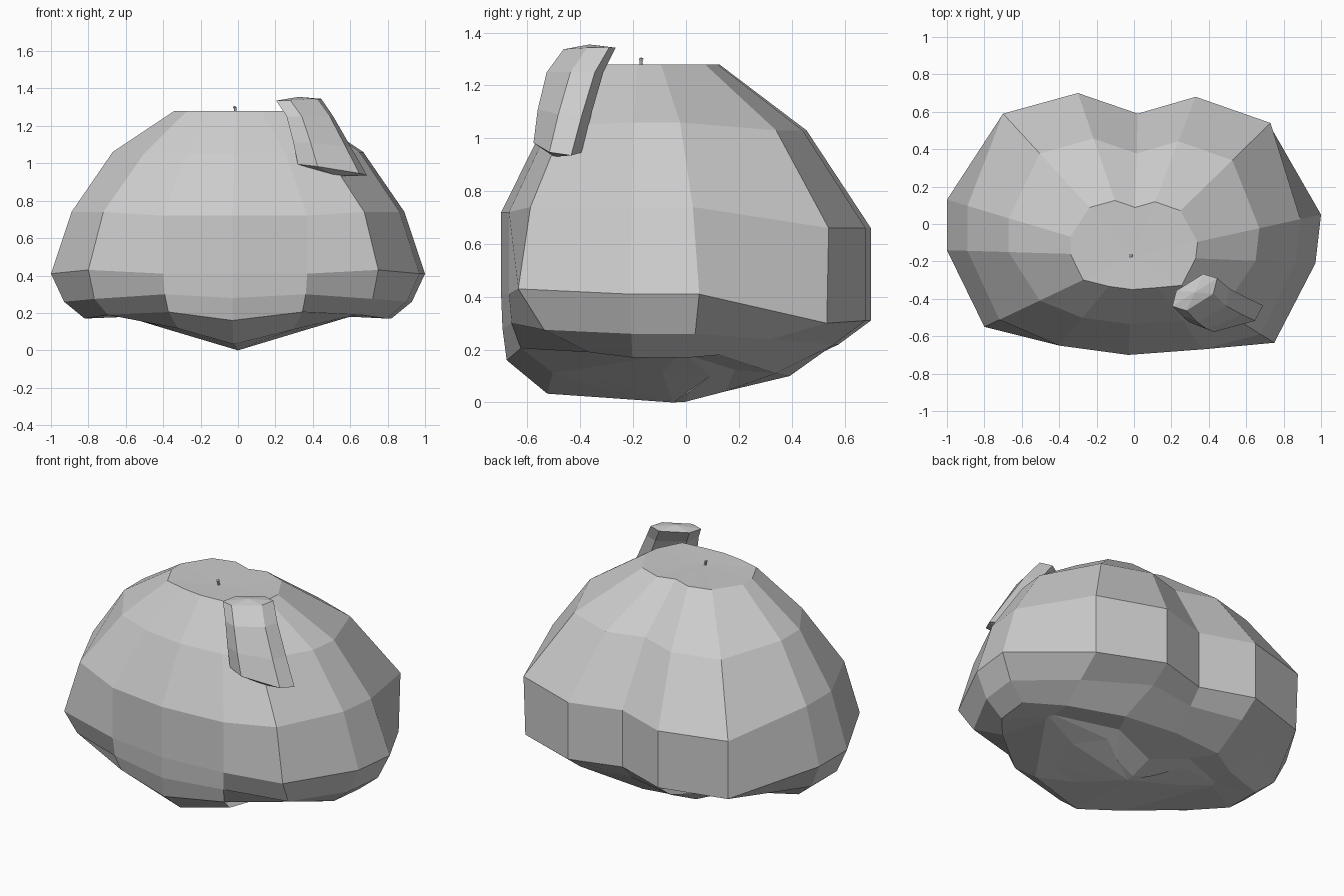
import bpy
import bmesh
from mathutils import Vector

cube = bpy.data.objects.get("Cube")
if cube:
    bpy.data.objects.remove(cube, do_unlink=True)

# One plain grey for everything
grey = bpy.data.materials.new("plain_grey")
grey.use_nodes = True
colour = (0.6, 0.6, 0.6, 1)
grey.diffuse_color = colour
grey.node_tree.nodes["Principled BSDF"].inputs["Base Color"].default_value = colour


def loft(name, rings, start, end):
    """Bridge rings of points and close both ends with a fan."""
    bm = bmesh.new()
    loops = [[bm.verts.new(p) for p in ring] for ring in rings]
    count = len(loops[0])
    first, last = bm.verts.new(start), bm.verts.new(end)
    for i in range(count):
        j = (i + 1) % count
        bm.faces.new((first, loops[0][i], loops[0][j]))
        bm.faces.new((last, loops[-1][j], loops[-1][i]))
        for a, b in zip(loops, loops[1:]):
            bm.faces.new((a[i], b[i], b[j], a[j]))
    bmesh.ops.recalc_face_normals(bm, faces=bm.faces)
    mesh = bpy.data.meshes.new(name)
    bm.to_mesh(mesh)
    bm.free()
    mesh.materials.append(grey)
    bpy.context.collection.objects.link(bpy.data.objects.new(name, mesh))


# Lobed outline of the body at its widest, seen from above
outline = [(1, .05), (.73, .54), (.33, .68), (.02, .59), (-.3, .7),
           (-.7, .59), (-1, .13), (-1, -.14), (-.8, -.55), (-.4, -.65),
           (-.03, -.7), (.37, -.67), (.75, -.635), (.97, -.21)]
POLE_Y = -.17

# Upper lobes from crown to widest: (scale, height)
upper = {
    "side": [(.34, 1.28), (.67, 1.06), (.89, .74), (1, .41)],
    "front": [(.34, 1.28), (.69, 1.05), (1, .72), (1, .41)],
    "front_corner": [(.34, 1.28), (.63, 1.05), (.9, .74), (1, .43)],
    "back": [(.34, 1.28), (.72, 1.03), (1, .66), (1, .31)],
    "back_corner": [(.34, 1.28), (.72, 1.03), (1, .66), (.99, .3)],
}
# Lower rim, tucking under: (x scale, y scale, height)
lower = {
    "side": [(.93, .93, .26), (.82, .82, .17)],
    "front": [(.98, .98, .3), (.93, .91, .205)],
    "front_centre": [(1, .99, .28), (1, .96, .16)],
    "front_corner": [(.96, .79, .275), (.87, .42, .19)],
    "back": [(1, .86, .22), (1.05, .6, .11)],
    "back_centre": [(1, .9, .22), (1, .74, .1)],
    "back_corner": [(.9, .69, .24), (.82, .42, .18)],
}
# Central ridge rings: (x scale, y scale)
ridge = {"front": [(.8, .67), (.4, .33)], "back": [(.8, .42), (.4, .22)]}


def underside(x, y):
    """Low central ridge rising toward the sides and the back."""
    return .29 * abs(x) + .25 * max(0, y) + .05 * max(0, -y)


def shrink(x, y, sx, sy):
    return x * sx, POLE_Y + (y - POLE_Y) * sy


# Body: one column of points per outline corner
columns = []
for x, y in outline:
    end = "side" if abs(y) < .3 else ("back" if y > 0 else "front")
    corner = end != "side" and abs(x) > .6
    kind = end + "_corner" if corner else end
    rim = end + "_centre" if abs(x) < .1 else kind
    column = [(*shrink(x, y, s, s), z) for s, z in upper[kind]]
    column += [(*shrink(x, y, sx, sy), z) for sx, sy, z in lower[rim]]
    if kind in ridge:
        inner = [shrink(x, y, sx, sy) for sx, sy in ridge[kind]]
    else:
        # Side lobes gather in a pucker, then drop to the central ridge
        side = 1 if x > 0 else -1
        column.append((side * .55 + x * .05, -.03 + y * .06, .18))
        inner = [shrink(x, y, .37, .37)]
    column += [(px, py, underside(px, py)) for px, py in inner]
    columns.append(column)
loft("lobed_body", list(zip(*columns)), (-.01, POLE_Y, 1.275), (0, -.05, 0))

# Faceted block leaning on the front slope: centre, half width, depth
section = [(-1, 0), (-.6, 1), (.6, 1), (1, 0), (.6, -1), (-.6, -1)]
outward = Vector((.45, -.89, 0))
block_rows = [((.325, -.365, 1.34), (.12, .075, .005), .06),
              ((.385, -.42, 1.25), (.125, .075, 0), .07),
              ((.45, -.46, 1.1), (.155, .065, -.015), .07),
              ((.505, -.485, .965), (.185, .05, -.03), .07)]
rings = [[Vector(c) + Vector(half) * u + outward * v * depth for u, v in section]
         for c, half, depth in block_rows]
loft("leaning_block", rings, (.325, -.365, 1.355), (.53, -.5, .93))

# Tiny stem on the crown
stem_rows = [(-.012, 1.27, .007), (-.015, 1.29, .006), (-.018, 1.302, .009)]
rings = [[(x + u * r, POLE_Y + v * r, z) for u, v in section] for x, z, r in stem_rows]
loft("crown_stem", rings, (-.012, POLE_Y, 1.268), (-.018, POLE_Y, 1.306))
